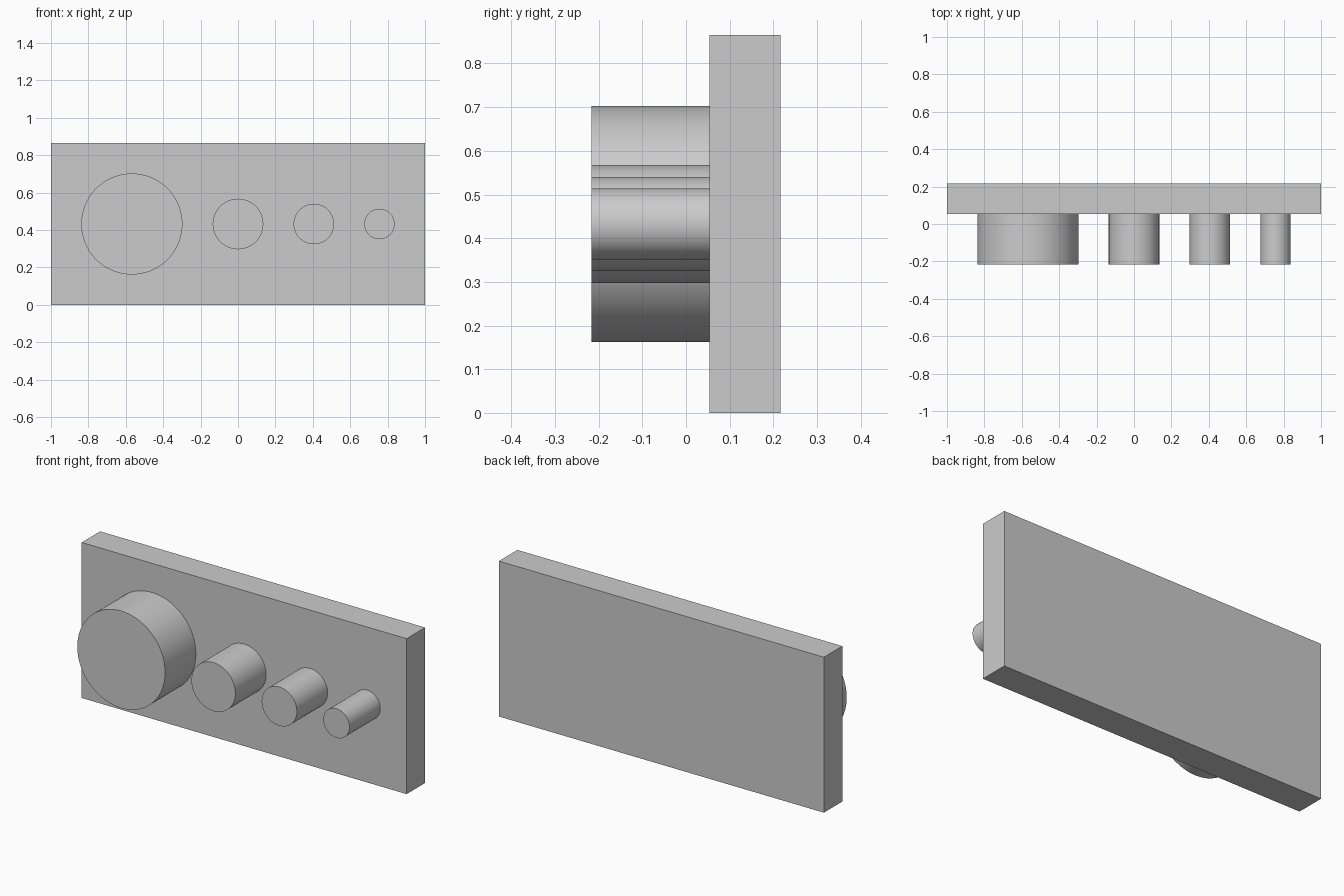
import bpy
import math

cube = bpy.data.objects.get("Cube")
if cube:
    bpy.data.objects.remove(cube, do_unlink=True)

U = 2 / 37  # design unit: the plate is 37 units long
PLATE_H, PLATE_T, PEG_L = 16 * U, 3 * U, 5 * U
BACK = (PLATE_T + PEG_L) / 2
FACE = BACK - PLATE_T

grey = bpy.data.materials.new("plain grey")
grey.use_nodes = True
color = (0.6, 0.6, 0.6, 1)
grey.diffuse_color = color
grey.node_tree.nodes["Principled BSDF"].inputs["Base Color"].default_value = color


def finish(name):
    obj = bpy.context.object
    obj.name = name
    obj.data.materials.append(grey)
    bpy.ops.object.transform_apply(location=False, rotation=True, scale=True)
    return obj


# Backing plate
bpy.ops.mesh.primitive_cube_add(size=1, location=(0, BACK - PLATE_T / 2, PLATE_H / 2))
bpy.context.object.scale = (2, PLATE_T, PLATE_H)
finish("backing_plate")

# Row of round pegs: name, centre x and radius in units
pegs = [
    ("large_peg", -10.5, 5),
    ("medium_peg", 0, 2.5),
    ("small_peg", 7.5, 2),
    ("smallest_peg", 14, 1.5),
]
for name, x, radius in pegs:
    bpy.ops.mesh.primitive_cylinder_add(
        vertices=96, radius=radius * U, depth=PEG_L,
        location=(x * U, FACE - PEG_L / 2, PLATE_H / 2),
        rotation=(math.pi / 2, 0, 0))
    finish(name)
    bpy.ops.object.shade_smooth_by_angle(angle=math.radians(30))
